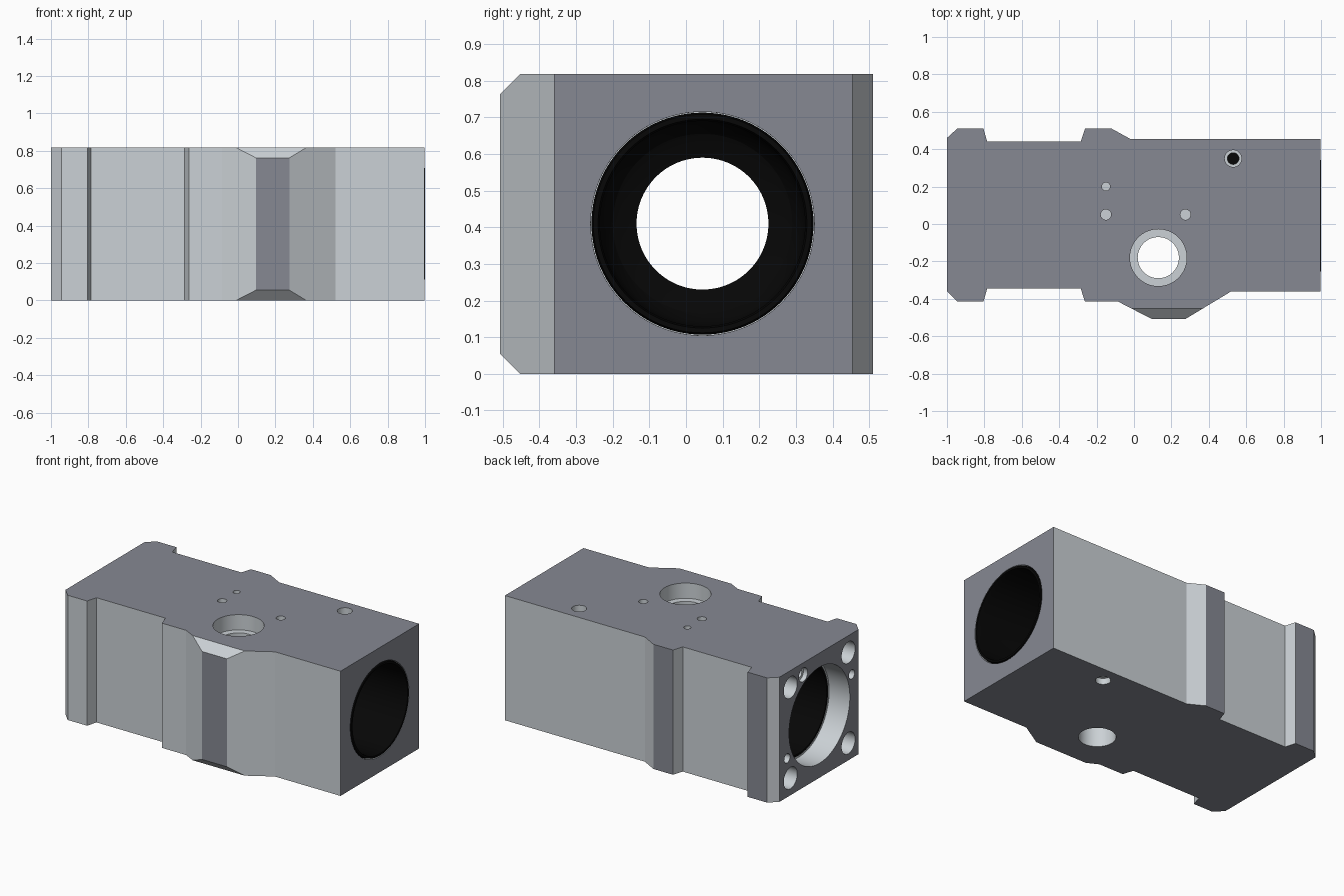
import bpy, bmesh
from math import cos, sin, pi
from mathutils import Vector

if "Cube" in bpy.data.objects:
    bpy.data.objects.remove(bpy.data.objects["Cube"])

H = 0.818             # block height
BY, BZ = 0.045, 0.41  # main bore axis


def material(name, r, g, b):
    m = bpy.data.materials.new(name)
    m.diffuse_color = (r, g, b, 1)
    m.use_nodes = True
    m.node_tree.nodes["Principled BSDF"].inputs["Base Color"].default_value = m.diffuse_color
    return m


black = material("black", 0.002, 0.002, 0.002)
light = material("light_grey", 0.60, 0.64, 0.67)
dark = material("dark_grey", 0.24, 0.25, 0.29)


def make(name, bm, mat=None):
    bmesh.ops.recalc_face_normals(bm, faces=bm.faces)
    me = bpy.data.meshes.new(name)
    bm.to_mesh(me)
    bm.free()
    ob = bpy.data.objects.new(name, me)
    bpy.context.collection.objects.link(ob)
    if mat:
        me.materials.append(mat)
    return ob


def lathe(name, prof, axis, a, b, n=48, closed=False, mat=None):
    """Revolve (radius, position) pairs about an axis parallel to x or z."""
    bm = bmesh.new()
    rings = []
    for r, t in prof:
        ring = []
        for i in range(n):
            c, s = r * cos(2 * pi * i / n), r * sin(2 * pi * i / n)
            ring.append(bm.verts.new((t, a + c, b + s) if axis == 'x' else (a + c, b + s, t)))
        rings.append(ring)
    pairs = list(zip(rings, rings[1:]))
    if closed:
        pairs.append((rings[-1], rings[0]))
    for p, q in pairs:
        for i in range(n):
            j = (i + 1) % n
            bm.faces.new((p[i], p[j], q[j], q[i]))
    bmesh.ops.remove_doubles(bm, verts=bm.verts, dist=1e-5)
    return make(name, bm, mat)


def cut(targets, cutter):
    for ob in targets:
        m = ob.modifiers.new("cut", 'BOOLEAN')
        m.operation, m.solver, m.object = 'DIFFERENCE', 'EXACT', cutter
        bpy.context.view_layer.objects.active = ob
        bpy.ops.object.modifier_apply(modifier=m.name)
    bpy.data.objects.remove(cutter)


def smooth(ob):
    bpy.ops.object.select_all(action='DESELECT')
    ob.select_set(True)
    bpy.context.view_layer.objects.active = ob
    bpy.ops.object.shade_smooth_by_angle(angle=0.42)


# Housing block: plan outline extruded upwards
outline = [(-1, 0.46), (-0.945, 0.51), (-0.805, 0.51), (-0.785, 0.44), (-0.285, 0.44),
           (-0.262, 0.51), (-0.12, 0.51), (-0.02, 0.455), (0.996, 0.455), (0.996, -0.36),
           (0.52, -0.36), (0.275, -0.508), (0.095, -0.508), (-0.085, -0.415),
           (-0.262, -0.415), (-0.285, -0.345), (-0.785, -0.345), (-0.805, -0.415),
           (-0.945, -0.415), (-1, -0.36)]
bm = bmesh.new()
face = bm.faces.new([bm.verts.new((x, y, 0)) for x, y in outline])
ext = bmesh.ops.extrude_face_region(bm, geom=[face])
bmesh.ops.translate(bm, vec=(0, 0, H),
                    verts=[v for v in ext['geom'] if isinstance(v, bmesh.types.BMVert)])
bmesh.ops.recalc_face_normals(bm, faces=bm.faces)
# Chamfers on the top and bottom of the front nose
for z, s in ((H, 1), (0, -1)):
    bmesh.ops.bisect_plane(bm, geom=bm.verts[:] + bm.edges[:] + bm.faces[:], dist=1e-6,
                           plane_co=Vector((0, -0.453, z)), plane_no=Vector((0, -1, s)),
                           clear_outer=True)
    bmesh.ops.holes_fill(bm, edges=[e for e in bm.edges if e.is_boundary], sides=0)
housing = make("housing", bm, light)

# Main bore, counterbored at the left end
cut([housing], lathe("bore", [(0, -1.1), (0.315, -1.1), (0.315, -0.85), (0.305, -0.85),
                              (0.305, -0.36), (0.2, -0.36), (0.2, 0.3), (0.305, 0.3),
                              (0.305, 0.985), (0.307, 1.1), (0, 1.1)],
                     'x', BY, BZ, 96))

# Black bore liner
liner = lathe("bore_liner", [(0.285, 1), (0.28, 0.97), (0.28, 0.45), (0.268, 0.4), (0.245, 0.37),
                             (0.225, 0.36), (0.18, 0.35), (0.18, -0.3), (0.285, -0.32),
                             (0.29, -0.85), (0.303, -0.85), (0.303, -0.357), (0.198, -0.357),
                             (0.198, 0.303), (0.303, 0.303), (0.303, 0.98), (0.298, 1)],
              'x', BY, BZ, 96, True, black)

# Vertical port through everything, counterbored at the top
cut([housing, liner], lathe("port", [(0, -0.1), (0.11, -0.1), (0.11, H - 0.1), (0.152, H - 0.1),
                                     (0.152, 1), (0, 1)], 'z', 0.13, -0.18, 64))

# Blind holes in the top face: x, y, radius
for x, y, r in ((-0.15, 0.2, 0.022), (-0.15, 0.05, 0.028), (0.275, 0.05, 0.028)):
    cut([housing], lathe("top_hole", [(0, H - 0.08), (r, H - 0.08), (r, 0.9), (0, 0.9)],
                         'z', x, y, 24))

# Counterbored oil holes, top and bottom, with black floors
for side, z, s in (("top", H, 1), ("bottom", 0, -1)):
    prof = [(0, -0.15), (0.031, -0.15), (0.031, -0.04), (0.045, -0.04), (0.045, 0.05), (0, 0.05)]
    cut([housing], lathe("oil_hole", [(r, z + s * t) for r, t in prof], 'z', 0.53, 0.35, 32))
    lathe(side + "_oil_plug", [(0, z - s * 0.16), (0.032, z - s * 0.16),
                               (0.032, z - s * 0.13), (0, z - s * 0.13)],
          'z', 0.53, 0.35, 32, mat=black)

# Bolt and dowel holes in the left end: y, z, radius, depth
ends = [(BY + i * 0.3, BZ + j * 0.297, 0.07, 0.16) for i in (-1, 1) for j in (-1, 1)]
ends += [(0.213, 0.74, 0.045, 0.03), (0.213, 0.74, 0.028, 0.15),
         (-0.29, 0.55, 0.03, 0.1), (0.38, 0.255, 0.03, 0.1)]
for y, z, r, d in ends:
    cut([housing], lathe("end_hole", [(0, -1.05), (r, -1.05), (r, -1 + d), (0, -1 + d)],
                         'x', y, z, 32))

# Dark finish on the outermost top, bottom, end, pad and nose faces
housing.data.materials.clear()
housing.data.materials.append(light)
housing.data.materials.append(dark)
planes = [(2, 0), (2, H), (0, -1), (0, 0.996), (1, 0.51), (1, -0.508)]
for p in housing.data.polygons:
    p.material_index = int(any(abs(p.normal[k]) > 0.99 and abs(p.center[k] - v) < 0.001
                               for k, v in planes))

smooth(housing)
smooth(liner)
